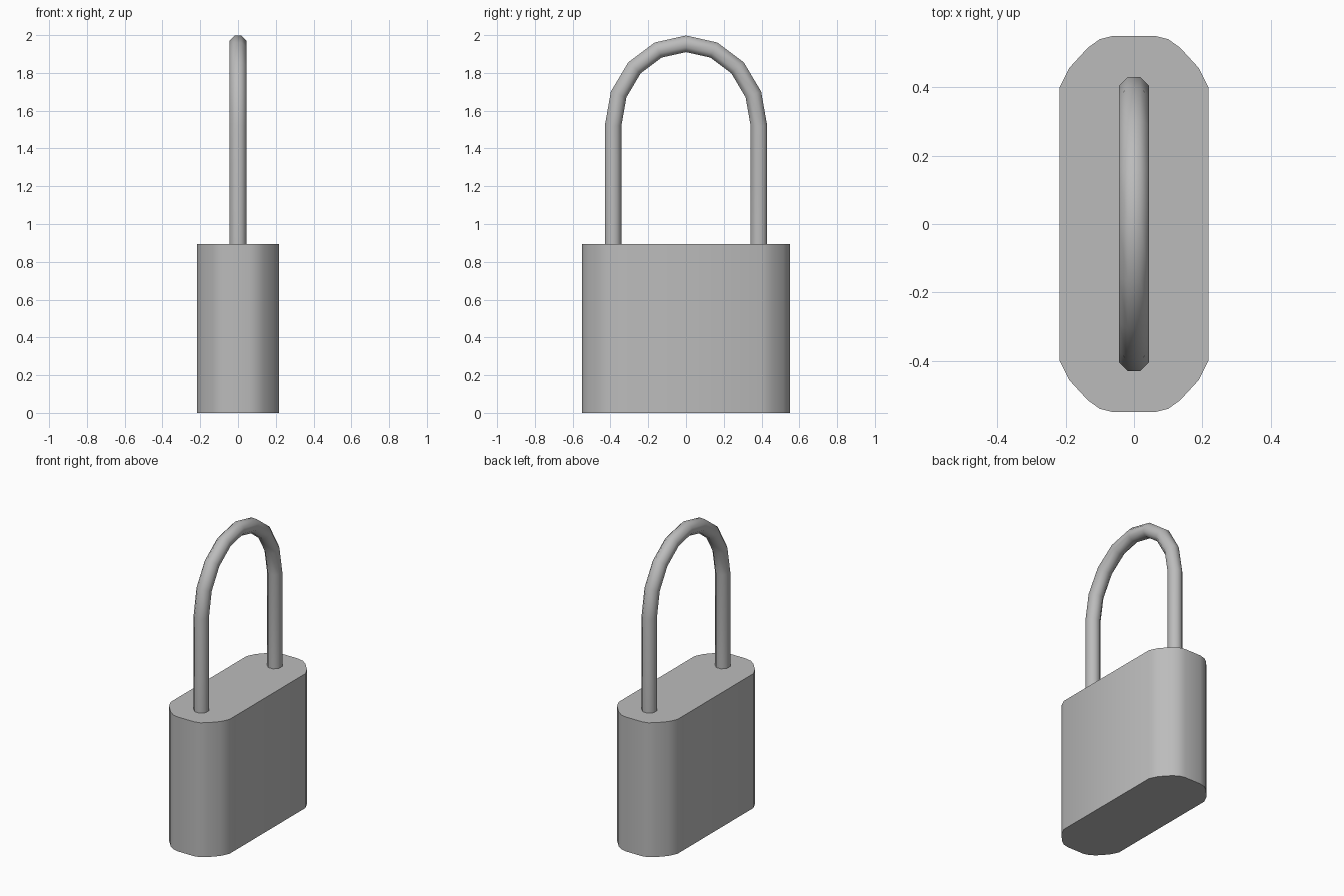
import bpy, bmesh, math
from mathutils import Vector

cube = bpy.data.objects.get("Cube")
if cube:
    bpy.data.objects.remove(cube, do_unlink=True)

metal = bpy.data.materials.new("grey metal")
metal.use_nodes = True
grey = (0.5, 0.5, 0.5, 1)
metal.diffuse_color = grey
metal.node_tree.nodes["Principled BSDF"].inputs["Base Color"].default_value = grey


def loft(name, rings):
    """Skin a list of closed rings and cap both ends."""
    bm = bmesh.new()
    loops = [[bm.verts.new(p) for p in ring] for ring in rings]
    n = len(loops[0])
    for a, b in zip(loops, loops[1:]):
        for i in range(n):
            j = (i + 1) % n
            bm.faces.new((a[i], a[j], b[j], b[i]))
    bm.faces.new(loops[0])
    bm.faces.new(loops[-1])
    bmesh.ops.recalc_face_normals(bm, faces=bm.faces)
    mesh = bpy.data.meshes.new(name)
    bm.to_mesh(mesh)
    bm.free()
    mesh.materials.append(metal)
    ob = bpy.data.objects.new(name, mesh)
    bpy.context.collection.objects.link(ob)
    bpy.ops.object.select_all(action='DESELECT')
    ob.select_set(True)
    bpy.context.view_layer.objects.active = ob
    bpy.ops.object.shade_smooth_by_angle(angle=math.radians(50))
    return ob


# Body: block with clipped, slightly rounded corners
corner = [(0.217, 0.40), (0.19, 0.455), (0.135, 0.515), (0.10, 0.54), (0.06, 0.55)]
half = corner + [(-x, y) for x, y in reversed(corner)]
outline = half + [(-x, -y) for x, y in half]
loft("lock_body", [[(x, y, z) for x, y in outline] for z in (0, 0.895)])

# Shackle: eight-sided bar along two legs and an elliptical arch
span, spring, rise, bar = 0.386, 1.52, 0.434, 0.0475
arch = [(span * math.cos(t), spring + rise * math.sin(t), t)
        for t in (math.pi * i / 8 for i in range(9))]
path = [(span, 0.85, 0)] + arch + [(-span, 0.85, math.pi)]
rings = []
for y, z, t in path:
    out = Vector((0, math.cos(t) / span, math.sin(t) / rise)).normalized()
    ring = []
    for k in range(8):
        a = math.tau * (k + 0.5) / 8
        ring.append(Vector((0, y, z)) + out * bar * math.cos(a)
                    + Vector((bar * math.sin(a), 0, 0)))
    rings.append(ring)
loft("shackle", rings)
